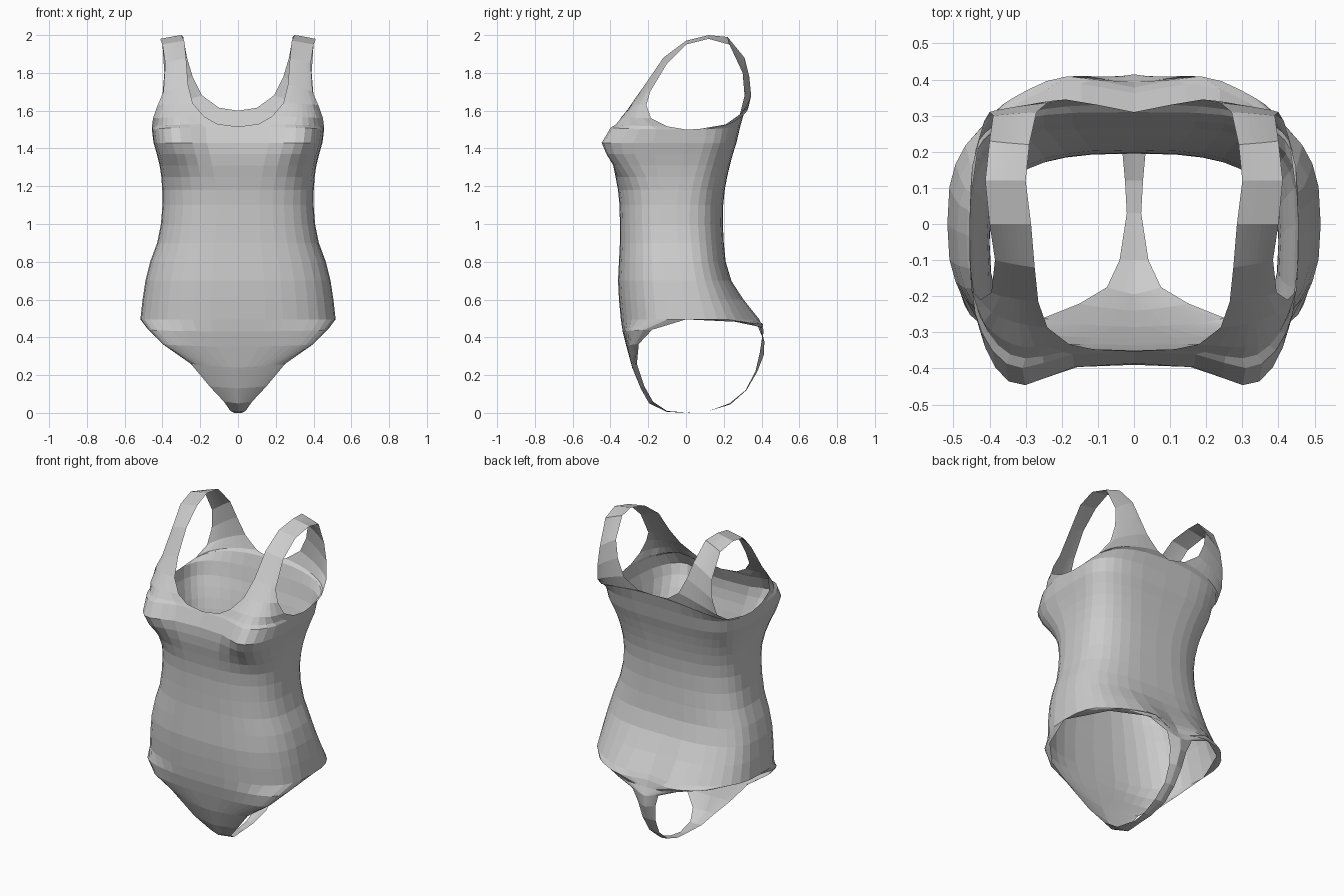
import bpy, bmesh
from math import sin, cos, pi, exp
from mathutils import Vector

COLS = 9      # faces across each quarter

# Torso rings: z, front y, back y, side x, side y
TORSO = [(.495, -.345, .360, .517, .00), (.60, -.355, .295, .505, -.01),
         (.70, -.360, .240, .490, -.02), (.80, -.355, .210, .465, -.03),
         (.90, -.350, .200, .428, -.04), (1.0, -.350, .195, .408, -.05),
         (1.1, -.352, .197, .400, -.05), (1.18, -.360, .205, .401, -.04),
         (1.25, -.373, .218, .406, -.03), (1.31, -.385, .232, .415, -.02),
         (1.37, -.390, .248, .430, -.01), (1.43, -.386, .267, .447, .00)]

# Rows of (inner point, outer point): crotch to leg edge, neckline to armhole
FRONT_LOW = [(0, .03, 0, .02, .03, 0), (0, -.10, .005, .04, -.10, .01),
             (0, -.195, .05, .075, -.175, .06), (0, -.24, .13, .15, -.22, .14),
             (0, -.285, .24, .25, -.26, .26), (0, -.315, .35, .40, -.25, .365),
             (0, -.335, .43, .475, -.18, .44)]
FRONT_TOP = [(0, -.352, 1.515, .456, 0, 1.50), (.11, -.345, 1.53, .455, -.10, 1.517),
             (.18, -.325, 1.57, .45, -.185, 1.56), (.24, -.28, 1.64, .425, -.21, 1.63),
             (.265, -.215, 1.74, .395, -.19, 1.70), (.275, -.12, 1.88, .385, -.10, 1.85),
             (.285, 0, 1.97, .40, 0, 1.95), (.30, .12, 2.0, .412, .12, 1.98)]
BACK_LOW = [(0, .03, 0, .02, .03, 0), (0, .12, .01, .025, .12, .01),
            (0, .235, .045, .035, .23, .05), (0, .32, .12, .035, .315, .12),
            (0, .378, .22, .045, .367, .22), (0, .412, .31, .06, .385, .32),
            (0, .412, .38, .09, .385, .40), (0, .39, .425, .22, .355, .455),
            (0, .375, .465, .40, .255, .483)]
BACK_TOP = [(0, .288, 1.52, .456, 0, 1.50), (0, .31, 1.60, .452, .07, 1.503),
            (.10, .33, 1.615, .44, .20, 1.52), (.19, .345, 1.68, .415, .285, 1.58),
            (.24, .335, 1.78, .40, .31, 1.68), (.27, .31, 1.88, .39, .30, 1.80),
            (.29, .22, 1.99, .40, .23, 1.95), (.30, .12, 2.0, .412, .12, 1.98)]


def bump(x, z, cx, cz, sx, sz):
    return exp(-((x - cx) / sx) ** 2 - ((z - cz) / sz) ** 2)


def row_points(row):
    """Curve from inner to outer point, rounded when wide and straight on straps."""
    a, b = Vector(row[:3]), Vector(row[3:])
    w = min(1, (b.x - a.x) / .4) ** 1.5
    power = .72
    if a.x == 0:  # the chest is boxier than the waist
        power -= .16 * min(1, max(0, (b.z - 1.15) / .3))
    pts = []
    for i in range(COLS + 1):
        t = i / COLS
        sx = sin(t * pi / 2) ** power
        sy = 1 - max(0, cos(t * pi / 2)) ** power if i < COLS else 1
        fx, fy = t + (sx - t) * w, t + (sy - t) * w
        pts.append(Vector((a.x + (b.x - a.x) * fx, a.y + (b.y - a.y) * fy,
                           a.z + (b.z - a.z) * t)))
    return pts


def loft(bm, rows, shape):
    grid = []
    for row in rows:
        line = []
        for i, p in enumerate(row_points(row)):
            # keep side seam and armhole edge in place
            fade = min(1, (COLS - i) / 2) if row[5] > .49 else 1
            p.y += shape(p.x, p.z) * fade
            line.append(bm.verts.new(p))
        grid.append(line)
    for lo, hi in zip(grid, grid[1:]):
        for i in range(COLS):
            bm.faces.new((lo[i], lo[i + 1], hi[i + 1], hi[i]))


def bust(x, z):
    return -.105 * bump(x, z, .35, 1.44, .13, .14)


def seat(x, z):
    return .04 * bump(x, z, .19, .45, .12, .15)


front = [(0, f, z, sx, sy, z) for z, f, b, sx, sy in TORSO]
back = [(0, b, z, sx, sy, z) for z, f, b, sx, sy in TORSO]

# Half of the swimsuit: front panel and back panel, joined at side and shoulder
bm = bmesh.new()
loft(bm, FRONT_LOW + front + FRONT_TOP, bust)
loft(bm, BACK_LOW + back + BACK_TOP, seat)
bmesh.ops.remove_doubles(bm, verts=bm.verts, dist=.001)
bmesh.ops.recalc_face_normals(bm, faces=bm.faces)
if sum(f.normal.y * f.calc_center_median().y for f in bm.faces) < 0:
    bmesh.ops.reverse_faces(bm, faces=bm.faces)

mesh = bpy.data.meshes.new("swimsuit")
bm.to_mesh(mesh)
bm.free()
suit = bpy.data.objects.new("swimsuit", mesh)
bpy.context.collection.objects.link(suit)

# Mirror to the other side
mirror = suit.modifiers.new("mirror", 'MIRROR')
mirror.use_clip = True
mirror.merge_threshold = .001
